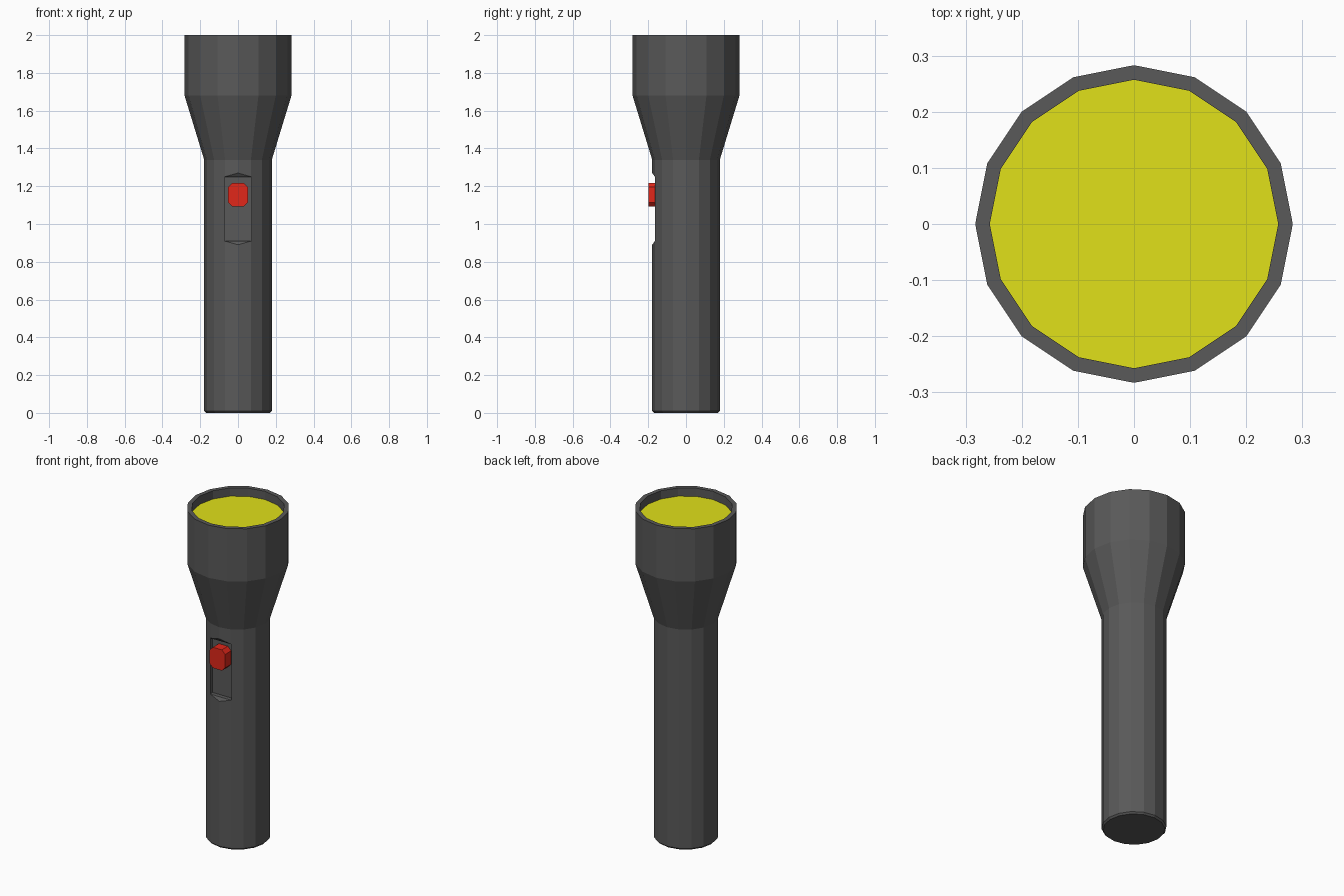
import bpy, bmesh, math

if "Cube" in bpy.data.objects:
    bpy.data.objects.remove(bpy.data.objects["Cube"])

SIDES = 16


def material(name, color):
    m = bpy.data.materials.new(name)
    m.diffuse_color = color
    m.use_nodes = True
    m.node_tree.nodes["Principled BSDF"].inputs["Base Color"].default_value = m.diffuse_color
    return m


def finish(name, bm, mat=None):
    bmesh.ops.recalc_face_normals(bm, faces=bm.faces)
    mesh = bpy.data.meshes.new(name)
    bm.to_mesh(mesh)
    bm.free()
    ob = bpy.data.objects.new(name, mesh)
    bpy.context.collection.objects.link(ob)
    if mat:
        mesh.materials.append(mat)
    return ob


def lathe(name, profile, mat):
    """Closed 16-sided turned solid from (radius, z) points, capped at both ends."""
    bm = bmesh.new()
    rings = [[bm.verts.new((r * math.cos(i * math.tau / SIDES),
                            r * math.sin(i * math.tau / SIDES), z))
              for i in range(SIDES)] for r, z in profile]
    for a, b in zip(rings, rings[1:]):
        for i in range(SIDES):
            j = (i + 1) % SIDES
            bm.faces.new((a[i], a[j], b[j], b[i]))
    bm.faces.new(rings[0])
    bm.faces.new(rings[-1])
    return finish(name, bm, mat)


def prism(name, points, offset, mat=None):
    """Polygon of 3D points extruded along offset."""
    bm = bmesh.new()
    face = bm.faces.new([bm.verts.new(p) for p in points])
    ext = bmesh.ops.extrude_face_region(bm, geom=[face], use_keep_orig=True)
    moved = [g for g in ext["geom"] if isinstance(g, bmesh.types.BMVert)]
    bmesh.ops.translate(bm, verts=moved, vec=offset)
    return finish(name, bm, mat)


grey = material("dark_grey", (0.1, 0.1, 0.1, 1))
yellow = material("yellow", (0.75, 0.75, 0.01, 1))
red = material("red", (0.75, 0.02, 0.01, 1))

# Handle, flared neck and hollow head
body = lathe("body", [(0.17, 0), (0.179, 0.01), (0.179, 1.34), (0.283, 1.68),
                      (0.283, 2.0), (0.257, 2.0), (0.257, 1.945)], grey)

# Lens inside the rim
lathe("lens", [(0.257, 1.945), (0.257, 1.95)], yellow)

# Switch slot with flared ends
slot = [(-0.14, 0.91), (-0.165, 0.91), (-0.179, 0.89), (-0.25, 0.79),
        (-0.25, 1.37), (-0.179, 1.27), (-0.165, 1.25), (-0.14, 1.25)]
cutter = prism("slot_cutter", [(-0.072, y, z) for y, z in slot], (0.144, 0, 0))
cut = body.modifiers.new("slot", "BOOLEAN")
cut.operation = "DIFFERENCE"
cut.solver = "EXACT"
cut.object = cutter
bpy.context.view_layer.objects.active = body
bpy.ops.object.modifier_apply(modifier=cut.name)
bpy.data.objects.remove(cutter)

# Sliding button with clipped corners
w, h, c, zc = 0.052, 0.063, 0.022, 1.155
corners = [(w, h - c), (w - c, h), (c - w, h), (-w, h - c),
           (-w, c - h), (c - w, -h), (w - c, -h), (w, c - h)]
prism("switch_button", [(x, -0.198, zc + z) for x, z in corners], (0, 0.06, 0), red)
